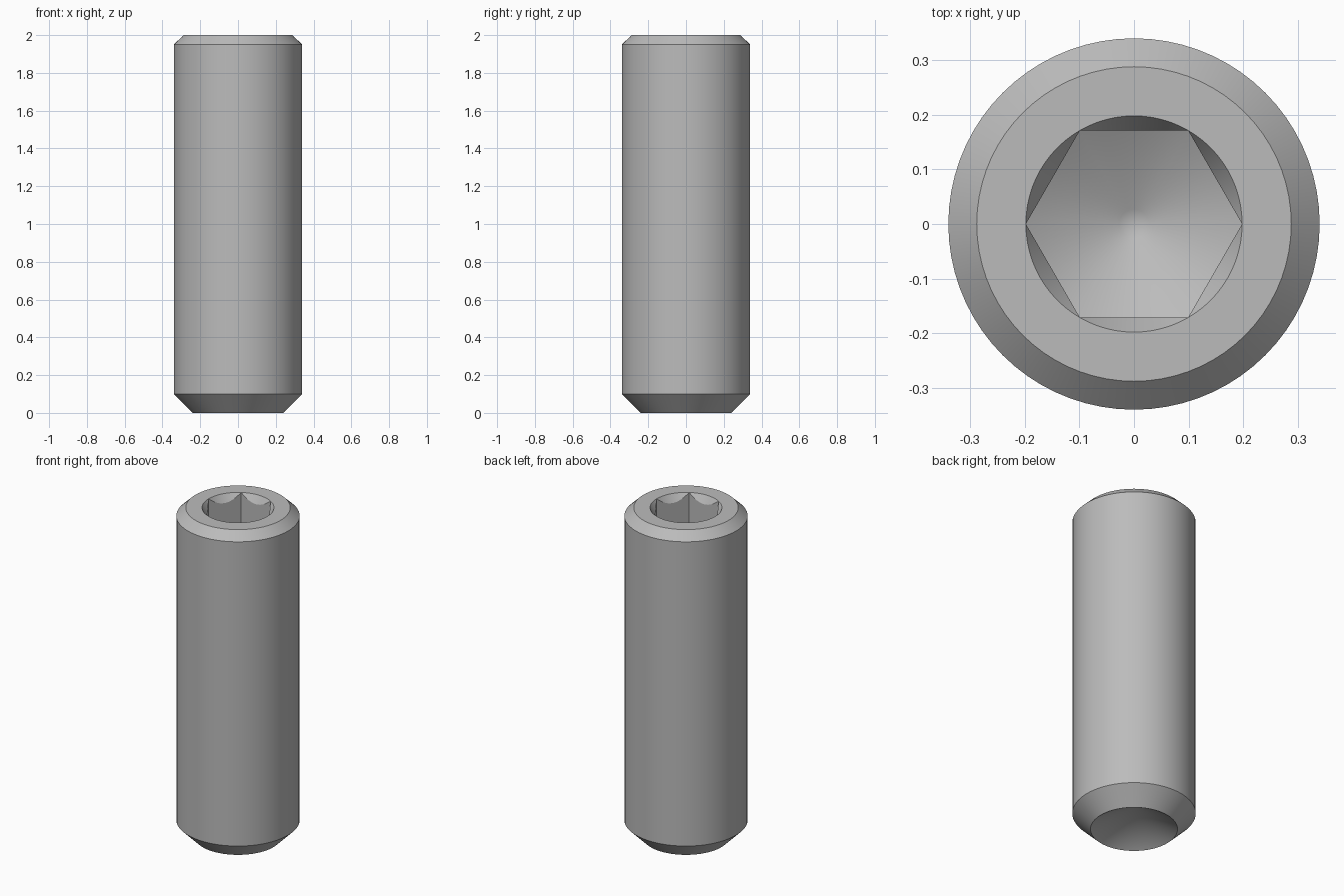
import bpy, bmesh, math

cube = bpy.data.objects.get("Cube")
if cube:
    bpy.data.objects.remove(cube, do_unlink=True)

SEG = 72            # divisible by six so the socket corners land on vertices
R, RIM = 0.34, 0.198
SOCKET = 1.58       # height of the socket floor corner


def hexagon(a):
    """Radius of the hexagonal socket at angle a."""
    return RIM * math.cos(math.pi / 6) / math.cos(a % (math.pi / 3) - math.pi / 6)


def circle(radius, z):
    return lambda a: (radius, z)


def hex_ring(z, slope):
    """Hexagon lying on a cone that drops inwards from height z."""
    return lambda a: (hexagon(a), z - (RIM - hexagon(a)) * slope)


# Rings from the cup point, up the outside and down into the socket
drill = math.tan(math.radians(30))
rings = [
    circle(0.24, 0), circle(R, 0.1), circle(R, 1.95), circle(0.288, 2),
    circle(RIM, 2), hex_ring(2, 1.7), hex_ring(SOCKET, drill),
    circle(0.027, SOCKET - (RIM - 0.027) * drill),
]

bm = bmesh.new()
angles = [2 * math.pi * i / SEG for i in range(SEG)]
loops = []
for ring in rings:
    loop = []
    for a in angles:
        r, z = ring(a)
        loop.append(bm.verts.new((r * math.cos(a), r * math.sin(a), z)))
    loops.append(loop)

for low, high in zip(loops, loops[1:]):
    for i in range(SEG):
        j = (i + 1) % SEG
        bm.faces.new((low[i], low[j], high[j], high[i]))

# Conical cup at the bottom and blunt drill tip in the socket
cup = bm.verts.new((0, 0, 0.24 * drill))
tip = bm.verts.new((0, 0, SOCKET - (RIM - 0.027) * drill - 0.006))
for i in range(SEG):
    j = (i + 1) % SEG
    bm.faces.new((loops[0][j], loops[0][i], cup))
    bm.faces.new((loops[-1][i], loops[-1][j], tip))

bmesh.ops.remove_doubles(bm, verts=bm.verts, dist=0.0001)
bmesh.ops.recalc_face_normals(bm, faces=bm.faces)
mesh = bpy.data.meshes.new("set_screw")
bm.to_mesh(mesh)
bm.free()

# Plain grey steel
steel = bpy.data.materials.new("grey_steel")
steel.use_nodes = True
colour = (0.5, 0.5, 0.5, 1)
steel.diffuse_color = colour
steel.node_tree.nodes["Principled BSDF"].inputs["Base Color"].default_value = colour
mesh.materials.append(steel)

screw = bpy.data.objects.new("set_screw", mesh)
bpy.context.collection.objects.link(screw)
bpy.ops.object.select_all(action='DESELECT')
screw.select_set(True)
bpy.context.view_layer.objects.active = screw
bpy.ops.object.shade_smooth_by_angle(angle=math.radians(20))
